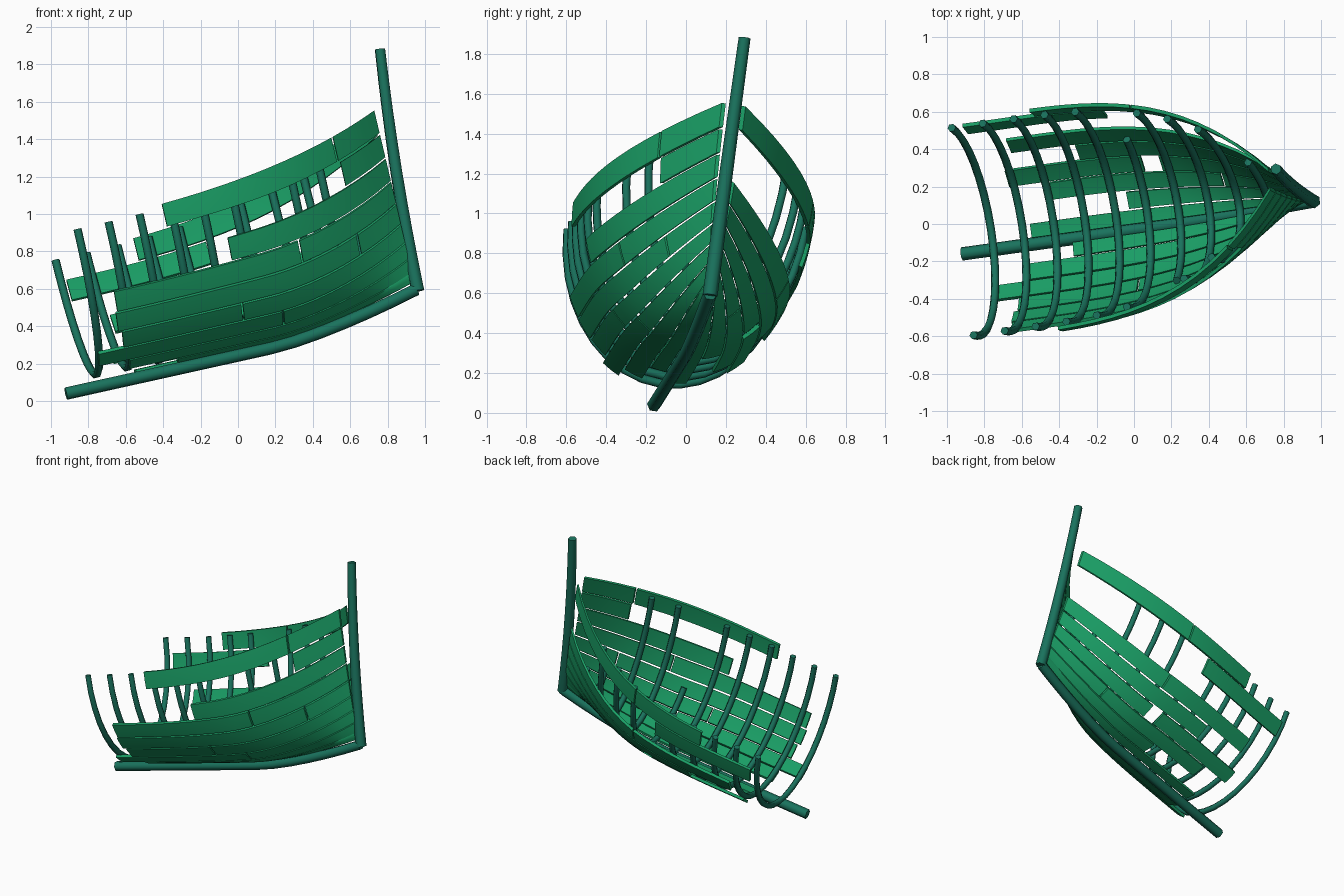
import bpy, bmesh, math
from mathutils import Vector

if "Cube" in bpy.data.objects:
    bpy.data.objects.remove(bpy.data.objects["Cube"])

# Tilted boat frame: forward, port (left), up, starting at the keel's aft end
O = Vector((-0.92, -0.16, 0.04))
F = Vector((0.966, 0.134, 0.214)).normalized()
L = Vector((-0.104, 0.983, -0.148)).normalized()
U = F.cross(L)


def world(f, l, u):
    return O + F * f + L * l + U * u


def material(name, rgb):
    m = bpy.data.materials.new(name)
    m.diffuse_color = (*rgb, 1)
    m.use_nodes = True
    m.node_tree.nodes["Principled BSDF"].inputs["Base Color"].default_value = m.diffuse_color
    return m


PLANK = material("plank_green", (0.01, 0.34, 0.13))
BEAM = material("beam_teal", (0.01, 0.17, 0.11))


# Hull lines
def keel_u(f):
    return 0.14 * (max(0, f - 1.15) / 0.82) ** 1.5


def half_width(f):
    return 0.582 * (1 - (max(0, f - 0.5) / 1.5) ** 2.9)


def sheer(f):
    return 0.80 + 0.325 * (f / 1.97) ** 3


def hull(f, t, off=0.0):
    """t in -1..1 runs from starboard rail over the keel to port rail."""
    a = abs(t) * math.pi / 2
    low = keel_u(f) + 0.05 - off
    mix = 0.5 * max(0, (f - 1.2) / 0.77) ** 2          # strakes even out at the bow
    rise = (1 - mix) * (1 - math.cos(a)) + mix * abs(t)
    l = max(0.012, half_width(f) + off) * math.sin(a)
    return world(f, math.copysign(l, t), low + (sheer(f) - low) * rise)


def finish(name, bm, mat, angle=35):
    bmesh.ops.recalc_face_normals(bm, faces=bm.faces)
    me = bpy.data.meshes.new(name)
    bm.to_mesh(me)
    bm.free()
    ob = bpy.data.objects.new(name, me)
    bpy.context.collection.objects.link(ob)
    me.materials.append(mat)
    bpy.ops.object.select_all(action='DESELECT')
    ob.select_set(True)
    bpy.context.view_layer.objects.active = ob
    bpy.ops.object.shade_smooth_by_angle(angle=math.radians(angle))
    return ob


def beam(name, pts, radii, axis, sides=6):
    """Sweep a polygon along pts; axis is a direction kept across the section."""
    bm = bmesh.new()
    rings = []
    for i, p in enumerate(pts):
        d = (pts[min(i + 1, len(pts) - 1)] - pts[max(i - 1, 0)]).normalized()
        a = (axis - d * axis.dot(d)).normalized()
        b = d.cross(a)
        r = radii[0] + (radii[1] - radii[0]) * i / (len(pts) - 1)
        rings.append([bm.verts.new(p + (a * math.cos(k * math.tau / sides)
                      + b * math.sin(k * math.tau / sides)) * r) for k in range(sides)])
    for r0, r1 in zip(rings, rings[1:]):
        for k in range(sides):
            j = (k + 1) % sides
            bm.faces.new((r0[k], r0[j], r1[j], r1[k]))
    bm.faces.new(rings[0])
    bm.faces.new(rings[-1])
    finish(name, bm, BEAM, 65)


def plank(name, strake, side, f0, f1):
    n = max(3, round((f1 - f0) * 10))
    t1, t0 = 1 - strake / 9, 1 - (strake + 1) / 9 + 0.01
    t0 = max(t0, 0.03)
    bm = bmesh.new()
    rows = []
    for i in range(n + 1):
        f = f0 + (f1 - f0) * i / n
        section = [side * (t0 + (t1 - t0) * j / 2) for j in range(3)]
        outer = [bm.verts.new(hull(f, t, 0.022)) for t in section]
        inner = [bm.verts.new(hull(f, t, 0.002)) for t in reversed(section)]
        rows.append(outer + inner)
    for a, b in zip(rows, rows[1:]):
        for k in range(6):
            j = (k + 1) % 6
            bm.faces.new((a[k], a[j], b[j], b[k]))
    for r in (rows[0], rows[-1]):
        bm.faces.new((r[0], r[1], r[4], r[5]))
        bm.faces.new((r[1], r[2], r[3], r[4]))
    finish(name, bm, PLANK)


# Keel and stem post
beam("keel", [world(f, 0, keel_u(f)) for f in [1.97 * i / 14 for i in range(15)]], (0.036, 0.036), L)
stem = []
for i in range(9):
    s = i / 8
    stem.append(world(1.975 + 0.045 * s + 0.06 * s * s, 0, 0.13 + 1.315 * s))
beam("stem_post", stem, (0.038, 0.03), L)

# Ribs: some are broken off short of the rail
broken = {5: (-0.98, 0.6), 6: (-0.5, 0.98), 9: (-0.4, 0.62)}
for i in range(10):
    f = 0.19 + 0.172 * i
    a, b = broken.get(i, (-0.985, 0.985))
    beam(f"rib_{i + 1}", [hull(f, a + (b - a) * k / 18, -0.018) for k in range(19)], (0.022, 0.022), F)

# Surviving planks per strake (0 = rail), as start and end along the boat
END = 1.965
starboard = {
    0: [(0.66, 1.67), (1.68, END)], 1: [(1.69, END)], 2: [(0.97, END)],
    3: [(0.31, 1.35), (1.36, END)], 4: [(0.30, 1.69), (1.70, END)],
    5: [(0.32, 0.98), (0.99, END)], 6: [(0.18, 1.2), (1.21, END)],
    7: [(0.35, END)], 8: [(0.62, END)]}
port = {
    0: [(0.63, 1.19), (1.20, END)], 1: [(0.225, 1.0)],
    3: [(0.40, 1.2), (1.21, END)], 4: [(0.75, END)],
    5: [(0.33, 1.08), (1.18, END)], 6: [(0.55, 1.5), (1.51, END)],
    7: [(0.95, END)], 8: [(0.40, END)]}
for label, side, strakes in (("starboard", -1, starboard), ("port", 1, port)):
    for k, pieces in strakes.items():
        for n, (f0, f1) in enumerate(pieces):
            plank(f"{label}_plank_{k + 1}_{n + 1}", k, side, f0, f1)
